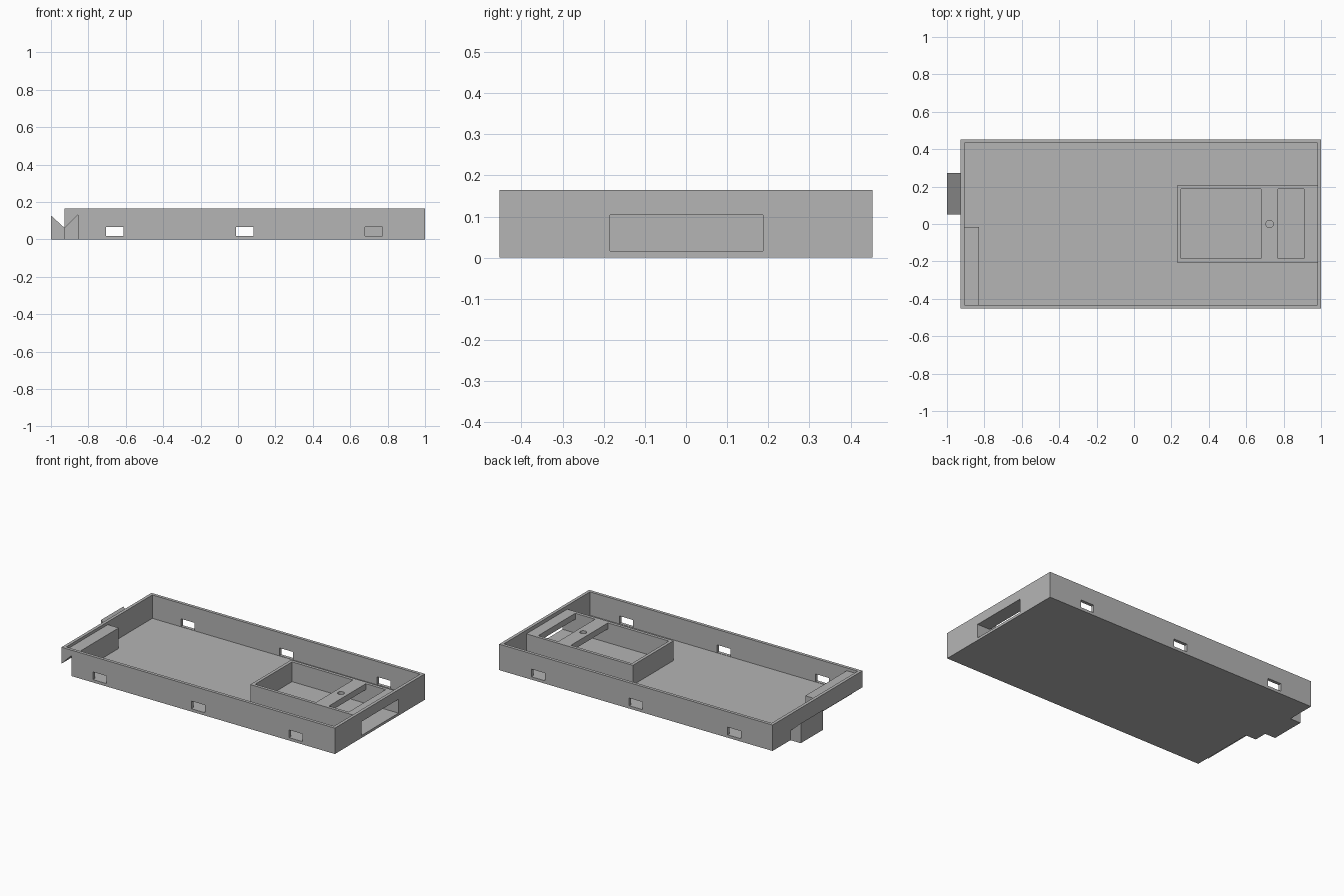
import bpy
import bmesh
from math import cos, sin, tau

cube = bpy.data.objects.get("Cube")
if cube:
    bpy.data.objects.remove(cube, do_unlink=True)

grey = bpy.data.materials.new("plain_grey")
grey.use_nodes = True
grey.diffuse_color = (0.46, 0.46, 0.46, 1)
grey.node_tree.nodes["Principled BSDF"].inputs["Base Color"].default_value = grey.diffuse_color


def solid(name, profile, axis, start, end):
    """Extrude a 2D profile along y (xz profile) or z (xy profile)."""
    bm = bmesh.new()
    place = (lambda a, b: (a, start, b)) if axis == "y" else (lambda a, b: (a, b, start))
    face = bm.faces.new([bm.verts.new(place(a, b)) for a, b in profile])
    grown = bmesh.ops.extrude_face_region(bm, geom=[face])
    moved = [v for v in grown["geom"] if isinstance(v, bmesh.types.BMVert)]
    step = (0, end - start, 0) if axis == "y" else (0, 0, end - start)
    bmesh.ops.translate(bm, verts=moved, vec=step)
    bmesh.ops.recalc_face_normals(bm, faces=bm.faces)
    mesh = bpy.data.meshes.new(name)
    bm.to_mesh(mesh)
    bm.free()
    mesh.materials.append(grey)
    obj = bpy.data.objects.new(name, mesh)
    bpy.context.collection.objects.link(obj)
    return obj


def box(name, x0, x1, y0, y1, z0, z1):
    return solid(name, [(x0, y0), (x1, y0), (x1, y1), (x0, y1)], "z", z0, z1)


def combine(body, tool, operation):
    tool.hide_render = True
    mod = body.modifiers.new(tool.name, "BOOLEAN")
    mod.operation = operation
    mod.solver = "EXACT"
    mod.object = tool
    bpy.context.view_layer.objects.active = body
    bpy.ops.object.modifier_apply(modifier=mod.name)
    bpy.data.objects.remove(tool, do_unlink=True)


LEFT, RIGHT, HALF, TOP = -0.927, 1.0, 0.453, 0.165
WALL, FLOOR = 0.02, 0.016

# Open tray
tray = box("tray", LEFT, RIGHT, -HALF, HALF, 0, TOP)
combine(tray, box("cavity", LEFT + WALL, RIGHT - WALL, WALL - HALF, HALF - WALL,
                  FLOOR, TOP + 0.1), "DIFFERENCE")

# Port housing, latch housing and hook
combine(tray, box("port_housing", 0.23, RIGHT - 0.01, -0.205, 0.207, 0.008, 0.142), "UNION")
combine(tray, box("latch_housing", LEFT + 0.01, -0.83, -HALF + 0.01, -0.015, 0.008, 0.147), "UNION")
hook = [(-1, 0), (-0.915, 0), (-0.915, 0.05), (-1, 0.127)]
combine(tray, solid("hook", hook, "y", 0.05, 0.273), "UNION")

# Port recess with a bridge left across the top
port = [(0.25, FLOOR), (1.05, FLOOR), (1.05, 0.104), (0.91, 0.104), (0.91, 0.2),
        (0.77, 0.2), (0.77, 0.104), (0.68, 0.104), (0.68, 0.2), (0.25, 0.2)]
combine(tray, solid("port_recess", port, "y", -0.185, 0.187), "DIFFERENCE")

# Screw hole in the bridge
ring = [(0.725 + 0.02 * cos(tau * i / 24), 0.02 * sin(tau * i / 24)) for i in range(24)]
combine(tray, solid("screw_hole", ring, "z", 0.09, 0.2), "DIFFERENCE")

# Sloped notch that receives a hook
notch = [(-0.96, -0.05), (-0.855, -0.05), (-0.855, 0.132), (-0.96, 0.027)]
combine(tray, solid("latch_notch", notch, "y", -0.5, -0.033), "DIFFERENCE")

# Windows in the front and back walls
for x in (-0.658, 0.036, 0.725):
    for side in (-1, 1):
        y0, y1 = sorted((side * (HALF - 0.03), side * (HALF + 0.03)))
        combine(tray, box("window", x - 0.047, x + 0.047, y0, y1, 0.018, 0.067), "DIFFERENCE")
